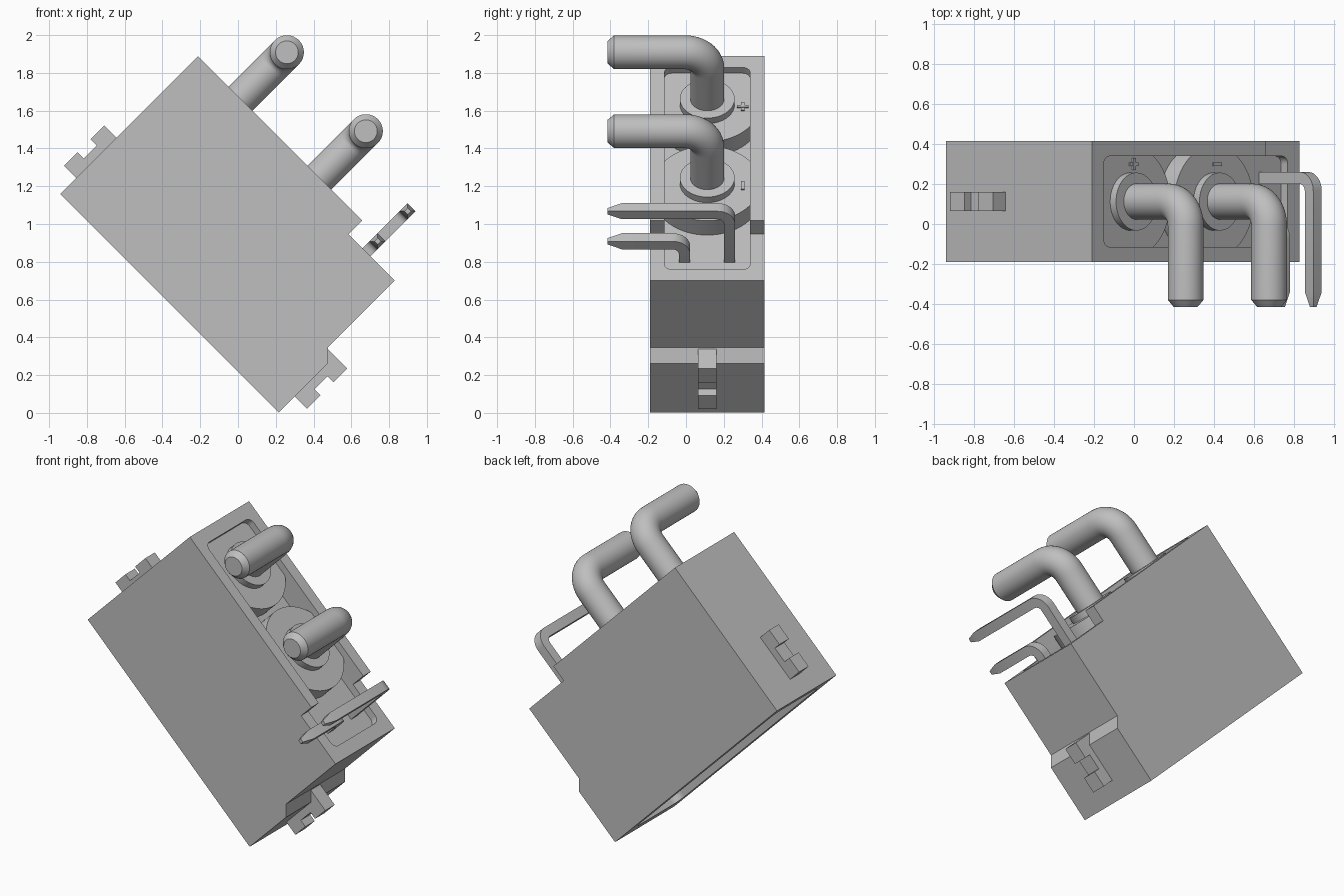
import bpy, bmesh
from math import pi, sin, cos, radians
from mathutils import Matrix

cube = bpy.data.objects.get("Cube")
if cube:
    bpy.data.objects.remove(cube, do_unlink=True)

# Everything is built upright (x = length, z = pin direction), then tilted
TILT = Matrix.Rotation(radians(45), 4, 'Y')
MID = 0.1125                 # middle of the housing in depth
HALF = 0.3025                # half depth of the housing
POWER = (-1.167, -0.576)     # power pin positions along the housing

grey = bpy.data.materials.new("plain grey")
grey.use_nodes = True
grey.diffuse_color = (0.52, 0.52, 0.52, 1)
grey.node_tree.nodes["Principled BSDF"].inputs["Base Color"].default_value = (0.52, 0.52, 0.52, 1)
parts = []


def finish(name, bm):
    bmesh.ops.recalc_face_normals(bm, faces=bm.faces)
    mesh = bpy.data.meshes.new(name)
    bm.to_mesh(mesh)
    bm.free()
    mesh.transform(TILT)
    mesh.materials.append(grey)
    obj = bpy.data.objects.new(name, mesh)
    bpy.context.collection.objects.link(obj)
    parts.append(obj)
    return obj


def prism(name, outline, low, high, axis='z'):
    """Extrude an outline along z (outline in x, y) or along y (outline in x, z)."""
    bm = bmesh.new()
    rings = [[bm.verts.new((a, b, h) if axis == 'z' else (a, h, b)) for a, b in outline]
             for h in (low, high)]
    n = len(outline)
    for ring in rings:
        bm.faces.new(ring)
    for i in range(n):
        j = (i + 1) % n
        bm.faces.new((rings[0][i], rings[0][j], rings[1][j], rings[1][i]))
    return finish(name, bm)


def circle(x, y, r, n=48):
    return [(x + r * cos(2 * pi * i / n), y + r * sin(2 * pi * i / n)) for i in range(n)]


def rectangle(x0, x1, y0, y1):
    return [(x0, y0), (x1, y0), (x1, y1), (x0, y1)]


def rounded(x0, x1, y0, y1, r, n=6):
    corners = [(x1 - r, y1 - r), (x0 + r, y1 - r), (x0 + r, y0 + r), (x1 - r, y0 + r)]
    return [(cx + r * cos(pi / 2 * (k + i / n)), cy + r * sin(pi / 2 * (k + i / n)))
            for k, (cx, cy) in enumerate(corners) for i in range(n + 1)]


def bent_pin(name, x, y, bottom, top, bend, radius, sides, tip, tip_scale):
    """Sweep a ring up in z, round a bend and out to the front."""
    end = -0.415
    path = [(y, bottom + tip, 0, 1)]
    path.insert(0, (y, bottom, 0, tip_scale))
    steps = 12
    for i in range(steps + 1):
        a = pi / 2 * i / steps
        path.append((y - bend + bend * cos(a), top - bend + bend * sin(a), a, 1))
    path += [(end + tip, top, pi / 2, 1), (end, top, pi / 2, tip_scale)]
    bm = bmesh.new()
    rings = []
    for py, pz, a, scale in path:
        ring = []
        for k in range(sides):
            t = 2 * pi * (k + 0.5) / sides
            c, s = radius * scale * cos(t), radius * scale * sin(t)
            ring.append(bm.verts.new((x + c, py + s * cos(a), pz + s * sin(a))))
        rings.append(ring)
    for r0, r1 in zip(rings, rings[1:]):
        for k in range(sides):
            j = (k + 1) % sides
            bm.faces.new((r0[k], r0[j], r1[j], r1[k]))
    bm.faces.new(rings[0])
    bm.faces.new(rings[-1])
    return finish(name, bm)


def cut(target, cutter):
    mod = target.modifiers.new("cut", 'BOOLEAN')
    mod.object = cutter
    mod.operation = 'DIFFERENCE'
    mod.solver = 'EXACT'
    bpy.context.view_layer.objects.active = target
    bpy.ops.object.modifier_apply(modifier=mod.name)
    parts.remove(cutter)
    bpy.data.objects.remove(cutter, do_unlink=True)


# Housing with a stepped top and a chamfered end
profile = [(-1.485, 0.154), (0.152, 0.154), (0.152, 0.52), (0.092, 0.58),
           (0.092, 1.082), (-0.256, 1.082), (-0.256, 1.186), (-1.485, 1.186)]
housing = prism("housing", profile, MID - HALF, MID + HALF, 'y')

# Recess around the pins and mating cavity on the opposite side
y0, y1 = MID - 0.2275, MID + 0.2275
cut(housing, prism("recess_cutter", rounded(-1.40, 0.007, y0, y1, 0.04), 1.035, 1.4))
cut(housing, prism("cavity_cutter", rounded(-1.40, 0.03, y0, y1, 0.06), -0.1, 0.75))

# Raised pads round the power pins, trimmed to the recess width
for i, x in enumerate(POWER):
    pad = []
    for px, py in circle(x, MID, 0.28, 64):
        py = max(y0 - 0.005, min(y1 + 0.005, py))
        if i == 0 and px < x - 0.001:
            px = -1.41
        if (px, py) not in pad:
            pad.append((px, py))
    prism("power_pad", pad, 1.02, 1.143)
    prism("pin_collar", circle(x, MID, 0.145), 1.10, 1.185)
    bent_pin("power_pin", x, MID, 0.3, 1.533, 0.12, 0.09, 40, 0.035, 0.67)

    # Polarity marks
    mx, my = x + 0.02, 0.30
    prism("mark_bar", rectangle(mx - 0.009, mx + 0.009, my - 0.03, my + 0.03) if i == 0
          else rectangle(mx - 0.03, mx + 0.03, my - 0.009, my + 0.009), 1.14, 1.151)
    if i == 0:
        prism("mark_cross", rectangle(mx - 0.03, mx + 0.03, my - 0.009, my + 0.009), 1.14, 1.15)

# Square signal pins
for y, top in ((0.23, 1.39), (-0.008, 1.165)):
    bent_pin("signal_pin", -0.12, y, 0.35, top, 0.065, 0.0425, 4, 0.075, 0.4)

# Latch clips on both ends: a low base with two posts
for face, side in ((-1.485, -1), (0.152, 1)):
    inner, low, high = face - side * 0.075, face + side * 0.045, face + side * 0.091
    clip = [(inner, 0.273), (high, 0.273), (high, 0.374), (low, 0.374),
            (low, 0.472), (high, 0.472), (high, 0.576), (inner, 0.576)]
    prism("latch_clip", clip, MID - 0.048, MID + 0.048, 'y')

# Smooth the round parts, keep hard edges
bpy.ops.object.select_all(action='DESELECT')
for obj in parts:
    obj.select_set(True)
bpy.context.view_layer.objects.active = housing
bpy.ops.object.shade_smooth_by_angle(angle=radians(30))
